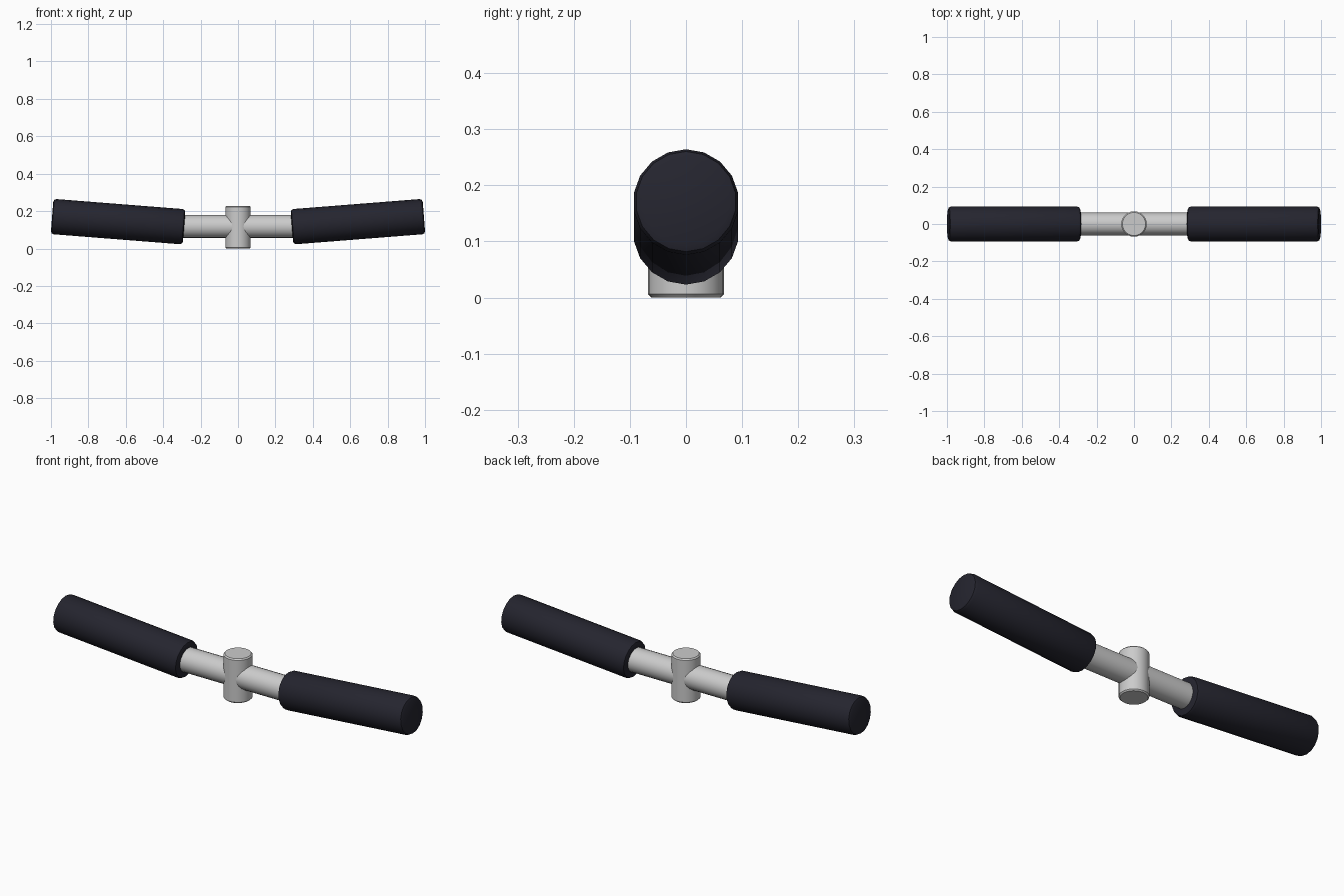
import bpy, bmesh, math
from mathutils import Matrix

if "Cube" in bpy.data.objects:
    bpy.data.objects.remove(bpy.data.objects["Cube"])


def material(name, rgb):
    m = bpy.data.materials.new(name)
    m.diffuse_color = (*rgb, 1)
    m.use_nodes = True
    m.node_tree.nodes["Principled BSDF"].inputs["Base Color"].default_value = m.diffuse_color
    return m


silver = material("silver_metal", (0.6, 0.6, 0.6))
rubber = material("dark_rubber", (0.018, 0.018, 0.028))


def rod(name, radius, length, sides, bevel, centre, tilt, mat, steps=2):
    """Round bar along x with rounded end edges, tilted about y."""
    h = length / 2
    end = []
    for i in range(steps + 1):
        a = math.pi / 2 * i / steps
        end.append((h - bevel * (1 - math.cos(a)), radius - bevel * (1 - math.sin(a))))
    profile = [(-x, r) for x, r in end] + end[::-1]

    bm = bmesh.new()
    rings = []
    for x, r in profile:
        angles = [2 * math.pi * k / sides for k in range(sides)]
        rings.append([bm.verts.new((x, r * math.sin(a), r * math.cos(a))) for a in angles])
    for lo, hi in zip(rings, rings[1:]):
        for k in range(sides):
            j = (k + 1) % sides
            bm.faces.new((lo[k], lo[j], hi[j], hi[k]))
    bm.faces.new(rings[0])
    bm.faces.new(rings[-1])
    bmesh.ops.recalc_face_normals(bm, faces=bm.faces)
    bm.transform(Matrix.Translation(centre) @ Matrix.Rotation(tilt, 4, 'Y'))

    mesh = bpy.data.meshes.new(name)
    bm.to_mesh(mesh)
    bm.free()
    mesh.materials.append(mat)
    ob = bpy.data.objects.new(name, mesh)
    bpy.context.collection.objects.link(ob)
    bpy.ops.object.select_all(action='DESELECT')
    ob.select_set(True)
    bpy.context.view_layer.objects.active = ob
    bpy.ops.object.shade_smooth_by_angle(angle=math.radians(35))
    return ob


# Upright stem and the crossbar through it
rod("stem", 0.068, 0.228, 24, 0.006, (0, 0, 0.114), math.pi / 2, silver, steps=1)
rod("crossbar", 0.061, 0.76, 24, 0.004, (0, 0, 0.118), 0, silver, steps=1)

# Rubber grips, rising slightly towards the outer ends
for side, s in (("right", 1), ("left", -1)):
    rod(side + "_grip", 0.0944, 0.708, 18, 0.0165,
        (s * 0.641, 0, 0.1436), -s * math.radians(4.5), rubber)
